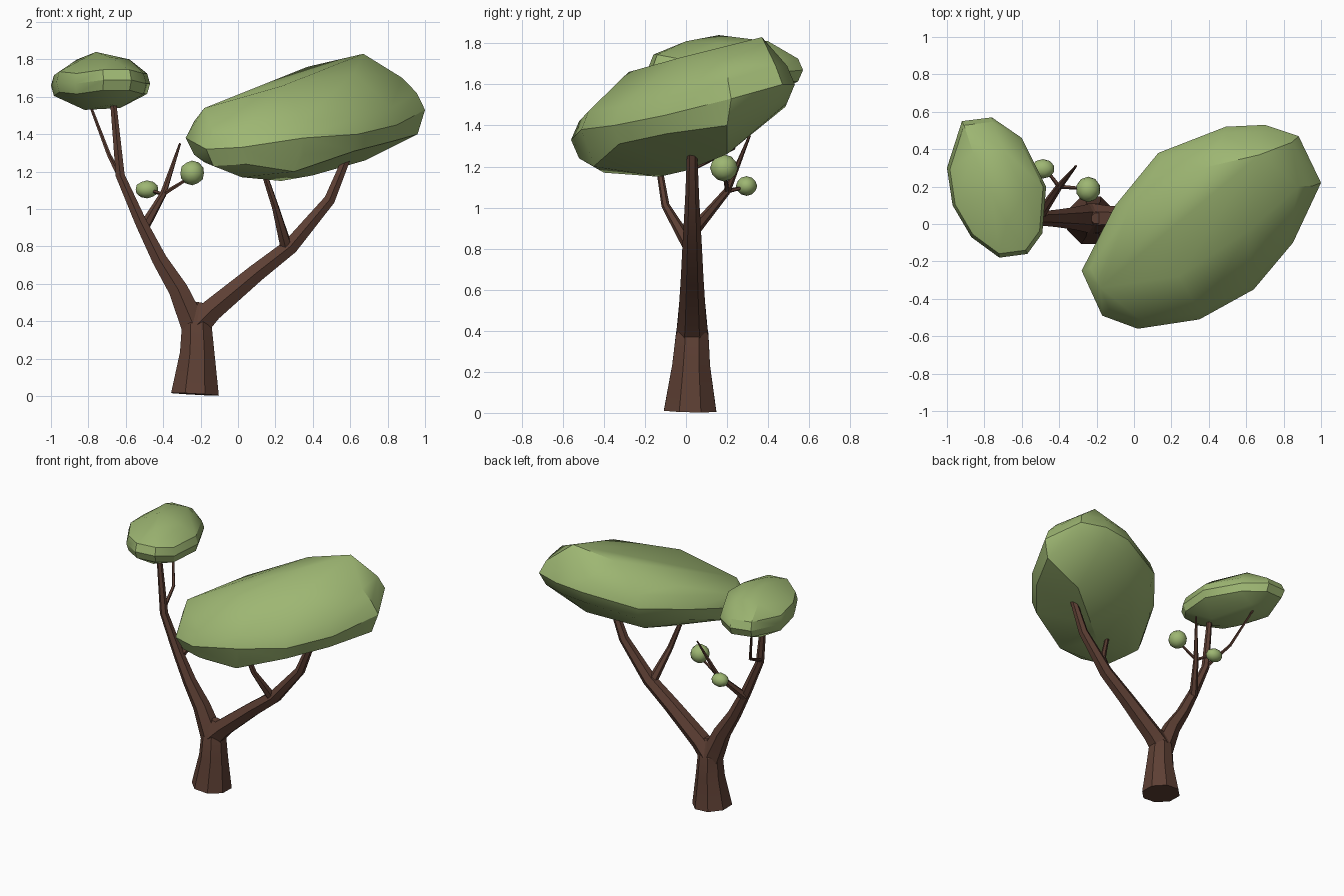
import bpy, bmesh, math
from mathutils import Vector

cube = bpy.data.objects.get("Cube")
if cube:
    bpy.data.objects.remove(cube)


def material(name, rgb):
    mat = bpy.data.materials.new(name)
    mat.use_nodes = True
    mat.diffuse_color = (*rgb, 1)
    mat.node_tree.nodes["Principled BSDF"].inputs["Base Color"].default_value = (*rgb, 1)
    return mat


bark = material("bark brown", (0.11, 0.05, 0.034))
leaf = material("leaf green", (0.34, 0.47, 0.17))


def finish(name, bm, mat, angle):
    """Turn a bmesh into a named, coloured object with sharp creases."""
    bmesh.ops.recalc_face_normals(bm, faces=bm.faces)
    mesh = bpy.data.meshes.new(name)
    bm.to_mesh(mesh)
    bm.free()
    mesh.materials.append(mat)
    obj = bpy.data.objects.new(name, mesh)
    bpy.context.collection.objects.link(obj)
    bpy.ops.object.select_all(action='DESELECT')
    obj.select_set(True)
    bpy.context.view_layer.objects.active = obj
    bpy.ops.object.shade_smooth_by_angle(angle=math.radians(angle))


def limb(name, path, sides=6):
    """Tapered tube along a path of (x, y, z, radius)."""
    bm = bmesh.new()
    points = [Vector(p[:3]) for p in path]
    side = Vector((1, 0, 0))
    rings = []
    for i, centre in enumerate(points):
        ahead = points[min(i + 1, len(points) - 1)]
        behind = points[max(i - 1, 0)]
        along = (ahead - behind).normalized()
        side = (side - along * side.dot(along)).normalized()
        other = along.cross(side)
        ring = []
        for k in range(sides):
            a = math.tau * (k + 0.5) / sides
            offset = side * math.cos(a) + other * math.sin(a)
            ring.append(bm.verts.new(centre + offset * path[i][3]))
        rings.append(ring)
    for low, high in zip(rings, rings[1:]):
        for k in range(sides):
            n = (k + 1) % sides
            bm.faces.new((low[k], low[n], high[n], high[k]))
    bm.faces.new(rings[0])
    bm.faces.new(rings[-1])
    finish(name, bm, bark, 20)


def canopy(name, rim, caps, inset, depth):
    """Faceted leaf mass wrapped around a rounded rim, a crown and an underside."""
    bm = bmesh.new()
    middle = sum((Vector(p) for p in rim), Vector()) / len(rim)
    for p in map(Vector, rim):
        bm.verts.new(p)
        inner = p.lerp(Vector((middle.x, middle.y, p.z)), inset)
        for lift in (-depth, depth):
            bm.verts.new(inner + Vector((0, 0, lift)))
    for p in caps:
        bm.verts.new(p)
    bmesh.ops.convex_hull(bm, input=bm.verts)
    loose = [v for v in bm.verts if not v.link_faces]
    bmesh.ops.delete(bm, geom=loose, context='VERTS')
    bmesh.ops.dissolve_limit(bm, angle_limit=math.radians(4), verts=bm.verts, edges=bm.edges)
    finish(name, bm, leaf, 30)


def leaf_ball(name, centre, size):
    bm = bmesh.new()
    bmesh.ops.create_icosphere(bm, subdivisions=2, radius=1)
    bmesh.ops.scale(bm, vec=size, verts=bm.verts)
    bmesh.ops.translate(bm, vec=centre, verts=bm.verts)
    finish(name, bm, leaf, 30)


# Trunk and the two main boughs that fork from it
limb("trunk", [(-.23, .02, .01, .138), (-.218, .025, .23, .1),
               (-.22, .03, .38, .086), (-.2, .03, .5, .03)], 8)
limb("right_bough", [(-.23, .03, .36, .08), (-.32, .03, .57, .06), (-.42, .03, .73, .046),
                     (-.52, .03, .93, .036), (-.63, .03, 1.18, .028), (-.67, .03, 1.6, .018)])
limb("left_bough", [(-.22, .03, .38, .08), (-.14, .03, .46, .068), (.1, .03, .66, .055),
                    (.28, .03, .8, .048), (.49, .03, 1.05, .034), (.58, .03, 1.27, .025)])

# Thinner branches and twigs
limb("left_fork", [(.26, .03, .79, .035), (.2, -.1, 1.01, .02), (.12, -.14, 1.25, .014)])
limb("right_fork", [(-.64, .03, 1.19, .014), (-.69, .23, 1.29, .011), (-.8, .37, 1.58, .007)], 5)
limb("back_branch", [(-.51, .04, .89, .03), (-.4, .2, 1.08, .018), (-.31, .31, 1.35, .006)])
limb("left_twig", [(-.4, .2, 1.08, .012), (-.27, .19, 1.16, .008)], 5)
limb("right_twig", [(-.4, .2, 1.08, .012), (-.47, .29, 1.1, .008)], 5)

# Small leaf clusters on the twigs
leaf_ball("left_leaf_ball", (-.245, .185, 1.193), (.066, .068, .066))
leaf_ball("right_leaf_ball", (-.487, .295, 1.105), (.063, .052, .048))

# Broad leaning canopy: rim, then crown and underside
canopy("large_canopy", [
    (-.28, -.25, 1.38), (-.17, -.49, 1.32), (.02, -.56, 1.33), (.35, -.51, 1.38),
    (.64, -.35, 1.4), (.85, -.1, 1.45), (1, .22, 1.53), (.88, .47, 1.6),
    (.7, .53, 1.6), (.49, .52, 1.58), (.13, .38, 1.5), (-.1, .1, 1.45)], [
    (-.18, -.34, 1.54), (.24, -.28, 1.66), (.62, -.03, 1.73),
    (.88, .2, 1.7), (.67, .37, 1.83), (.37, .3, 1.76), (0, .1, 1.6),
    (-.18, -.3, 1.25), (.02, -.4, 1.17), (.23, -.13, 1.15), (.4, 0, 1.18),
    (.68, .2, 1.26), (.96, .2, 1.4), (.2, .2, 1.27), (.3, -.45, 1.2)], .07, .09)

# Smaller, higher canopy: rim, then crown and underside
canopy("small_canopy", [
    (-1, .3, 1.66), (-.92, .55, 1.68), (-.76, .57, 1.67), (-.6, .46, 1.66),
    (-.47, .2, 1.67), (-.49, -.05, 1.67), (-.57, -.16, 1.69), (-.72, -.18, 1.69),
    (-.87, -.07, 1.67), (-.97, .1, 1.68)], [
    (-.76, .16, 1.84), (-.58, .16, 1.8), (-.86, .38, 1.8), (-.7, .4, 1.81), (-.68, .0, 1.81),
    (-.82, .15, 1.53), (-.63, .1, 1.54), (-.88, .38, 1.56), (-.72, .42, 1.55),
    (-.67, -.04, 1.56)], .06, .055)
